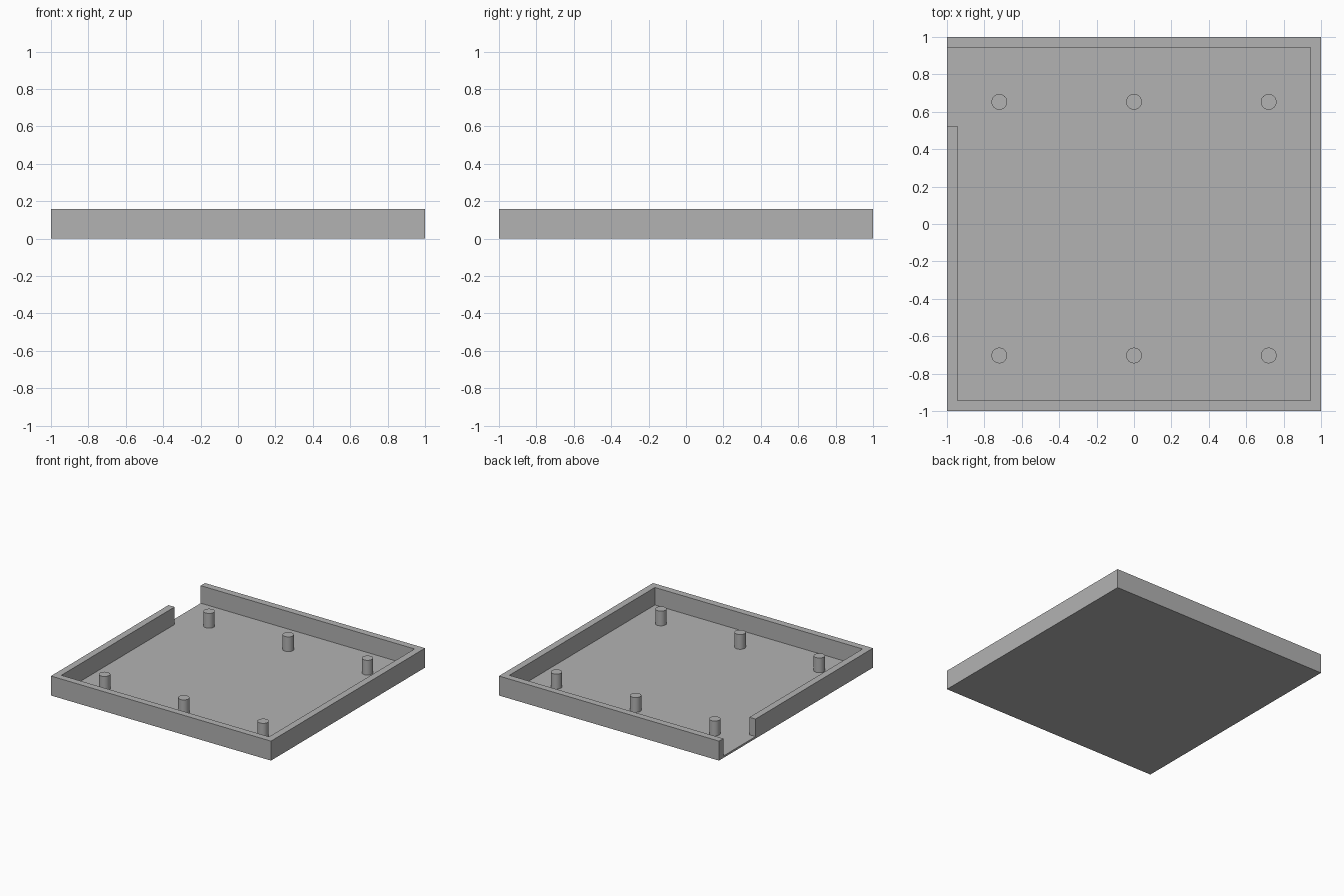
import bpy
import bmesh

if "Cube" in bpy.data.objects:
    bpy.data.objects.remove(bpy.data.objects["Cube"], do_unlink=True)

HEIGHT, FLOOR, INNER = 0.16, 0.016, 0.944
PEG_TOP, PEG_RADIUS = 0.137, 0.042

grey = bpy.data.materials.new("plain grey")
grey.use_nodes = True
colour = (0.448, 0.448, 0.448, 1)
grey.diffuse_color = colour
grey.node_tree.nodes["Principled BSDF"].inputs["Base Color"].default_value = colour


def prism(name, outline, z0, z1):
    """Extrude a flat outline from z0 up to z1."""
    bm = bmesh.new()
    base = bm.faces.new([bm.verts.new((x, y, z0)) for x, y in outline])
    top = bmesh.ops.extrude_face_region(bm, geom=[base])["geom"]
    verts = [v for v in top if isinstance(v, bmesh.types.BMVert)]
    bmesh.ops.translate(bm, verts=verts, vec=(0, 0, z1 - z0))
    bmesh.ops.recalc_face_normals(bm, faces=bm.faces)
    mesh = bpy.data.meshes.new(name)
    bm.to_mesh(mesh)
    bm.free()
    mesh.materials.append(grey)
    obj = bpy.data.objects.new(name, mesh)
    bpy.context.collection.objects.link(obj)
    return obj


# Square tray block
tray = prism("tray", [(-1, -1), (1, -1), (1, 1), (-1, 1)], 0, HEIGHT)

# Pocket with an opening through the side wall near the back corner
pocket = prism("pocket_cutter", [
    (-INNER, -INNER), (INNER, -INNER), (INNER, INNER),
    (-1.2, INNER), (-1.2, 0.525), (-INNER, 0.525)], FLOOR, HEIGHT + 0.2)
pocket.hide_render = True
cut = tray.modifiers.new("pocket", "BOOLEAN")
cut.operation = "DIFFERENCE"
cut.solver = "EXACT"
cut.object = pocket
bpy.context.view_layer.objects.active = tray
bpy.ops.object.modifier_apply(modifier=cut.name)
bpy.data.objects.remove(pocket, do_unlink=True)

# Two rows of round pegs, sunk slightly into the floor
for row, y in (("front", -0.703), ("back", 0.653)):
    for side, x in (("right", -0.72), ("middle", 0), ("left", 0.72)):
        bottom = FLOOR / 2
        bpy.ops.mesh.primitive_cylinder_add(
            vertices=32, radius=PEG_RADIUS, depth=PEG_TOP - bottom,
            location=(x, y, (PEG_TOP + bottom) / 2))
        peg = bpy.context.object
        peg.name = f"{row}_{side}_peg"
        peg.data.materials.append(grey)
        bpy.ops.object.shade_smooth_by_angle()
